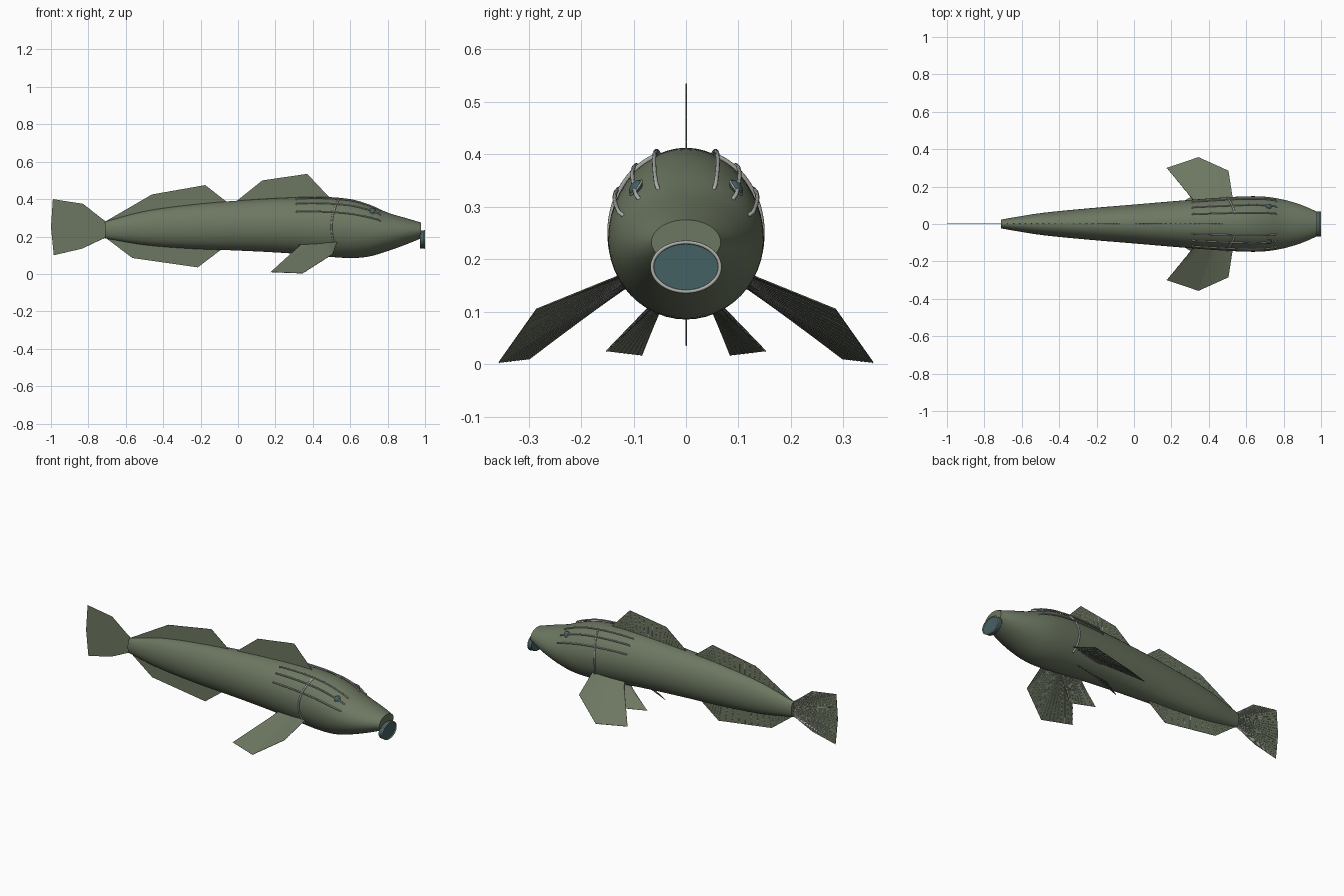
import bpy, bmesh, math
from mathutils import Vector

if "Cube" in bpy.data.objects:
    bpy.data.objects.remove(bpy.data.objects["Cube"])


def material(name, r, g, b):
    m = bpy.data.materials.new(name)
    m.use_nodes = True
    m.diffuse_color = (r, g, b, 1)
    m.node_tree.nodes["Principled BSDF"].inputs["Base Color"].default_value = (r, g, b, 1)
    return m


GREEN = material("olive_green", 0.15, 0.185, 0.12)
GREY = material("metal_grey", 0.41, 0.42, 0.39)
TEAL = material("teal_glass", 0.06, 0.12, 0.13)


def add(name, data, mat):
    ob = bpy.data.objects.new(name, data)
    bpy.context.collection.objects.link(ob)
    data.materials.append(mat)
    return ob


def mesh(name, bm, mat, smooth=True):
    bmesh.ops.recalc_face_normals(bm, faces=bm.faces)
    me = bpy.data.meshes.new(name)
    bm.to_mesh(me)
    bm.free()
    ob = add(name, me, mat)
    if smooth:
        bpy.ops.object.select_all(action="DESELECT")
        ob.select_set(True)
        bpy.context.view_layer.objects.active = ob
        bpy.ops.object.shade_smooth_by_angle(angle=math.radians(40))
    return ob


def tubes(name, paths, radius, mat, cyclic=False, sides=2):
    cu = bpy.data.curves.new(name, "CURVE")
    cu.dimensions = "3D"
    cu.bevel_depth = radius
    cu.bevel_resolution = sides
    cu.use_fill_caps = True
    for path in paths:
        s = cu.splines.new("POLY")
        s.points.add(len(path) - 1)
        for p, co in zip(s.points, path):
            p.co = (*co, 1)
        s.use_cyclic_u = cyclic
    return add(name, cu, mat)


def mirror(ob):
    ob.modifiers.new("mirror", "MIRROR").use_axis = (False, True, False)


# Body stations: x, top, bottom, half width
STATIONS = [
    (-.71, .28, .19, .024), (-.5, .335, .155, .058), (-.25, .37, .135, .083),
    (0, .392, .125, .104), (.25, .407, .112, .125), (.45, .412, .095, .14),
    (.6, .4, .085, .148), (.7, .372, .093, .146), (.8, .328, .122, .13),
    (.9, .298, .158, .1), (.978, .275, .19, .066)]


def section(x):
    """Smoothly interpolated top, bottom and half width at x."""
    n = len(STATIONS)
    i = next((k for k in range(n - 2) if x < STATIONS[k + 1][0]), n - 2)

    def slope(k, c):
        a, b = STATIONS[max(k - 1, 0)], STATIONS[min(k + 1, n - 1)]
        return (b[c] - a[c]) / (b[0] - a[0])
    p, q = STATIONS[i], STATIONS[i + 1]
    h = q[0] - p[0]
    t = (x - p[0]) / h
    s = t * t * (3 - 2 * t)
    return [p[c] * (1 - s) + q[c] * s
            + h * t * (1 - t) * ((1 - t) * slope(i, c) - t * slope(i + 1, c))
            for c in (1, 2, 3)]


def skin(x, angle, lift=0.0):
    top, bottom, w = section(x)
    return Vector((x, (w + lift) * math.cos(angle),
                   (top + bottom) / 2 + ((top - bottom) / 2 + lift) * math.sin(angle)))


def loft(name, rings, mat):
    bm = bmesh.new()
    rows = [[bm.verts.new(p) for p in ring] for ring in rings]
    n = len(rows[0])
    for a, b in zip(rows, rows[1:]):
        for j in range(n):
            bm.faces.new((a[j], a[(j + 1) % n], b[(j + 1) % n], b[j]))
    bm.faces.new(rows[0])
    bm.faces.new(rows[-1])
    return mesh(name, bm, mat)


TURN = [2 * math.pi * j / 48 for j in range(48)]
x0, x1 = STATIONS[0][0], STATIONS[-1][0]
loft("body", [[skin(x0 + (x1 - x0) * i / 60, a) for a in TURN] for i in range(61)], GREEN)


# Mouth: oval glass plug with a slim bright rim
def oval(x, scale):
    return [Vector((x, .066 * scale * math.cos(a), .185 + .048 * scale * math.sin(a)))
            for a in TURN]


loft("mouth_glass", [oval(.972, 1), oval(.994, 1)], TEAL)
tubes("mouth_rim", [oval(.996, .98)], .0035, GREY, cyclic=True)


# Fins: a ruled sheet between a root line and an outer outline, ribbed on one side
def fin(name, root, outline, side, paired=False, per_edge=8):
    pts = [Vector(p) for p in outline]
    outer = [a.lerp(b, k / per_edge) for a, b in zip(pts, pts[1:]) for k in range(per_edge)]
    outer.append(pts[-1])
    dist = [0]
    for a, b in zip(outer, outer[1:]):
        dist.append(dist[-1] + (b - a).length)
    a, b = map(Vector, root)
    inner = [a.lerp(b, d / dist[-1]) for d in dist]
    bm = bmesh.new()
    lo = [bm.verts.new(p) for p in inner]
    hi = [bm.verts.new(p) for p in outer]
    for i in range(len(lo) - 1):
        bm.faces.new((lo[i], lo[i + 1], hi[i + 1], hi[i]))
    sheet = mesh(name, bm, GREEN, smooth=False)
    sol = sheet.modifiers.new("thickness", "SOLIDIFY")
    sol.thickness = .0016
    sol.offset = 0
    shift = Vector(side) * .001
    ribs = tubes(name + "_ribs", [(p + shift, q + shift) for p, q in zip(inner, outer)],
                 .001, GREY, sides=0)
    if paired:
        mirror(sheet)
        mirror(ribs)


def flat(*pairs):
    return [(x, 0, z) for x, z in pairs]


LEFT = (0, 1, 0)
fin("front_dorsal_fin", flat((.02, .37), (.47, .38)),
    flat((-.01, .388), (.13, .5), (.37, .535), (.49, .408)), LEFT)
fin("rear_dorsal_fin", flat((-.69, .26), (-.08, .36)),
    flat((-.71, .28), (-.46, .425), (-.175, .475), (-.06, .385)), LEFT)
fin("anal_fin", flat((-.69, .21), (-.11, .15)),
    flat((-.71, .195), (-.565, .085), (-.215, .035), (-.09, .13)), LEFT)
fin("tail_fin", flat((-.69, .27), (-.69, .2)),
    flat((-.71, .28), (-.83, .375), (-.99, .4), (-1, .25), (-.985, .1), (-.835, .135),
         (-.71, .195)), LEFT)
fin("pectoral_fin", [(.33, .09, .16), (.52, .1, .18)],
    [(.32, .125, .143), (.175, .3, .01), (.345, .357, .003), (.505, .285, .105),
     (.53, .125, .17)], (0, -.5, -.85), paired=True)
fin("pelvic_fin", [(.33, .04, .12), (.44, .055, .12)],
    [(.32, .05, .105), (.195, .085, .017), (.32, .152, .025), (.45, .07, .11)],
    (0, -.5, -.85), paired=True)

# Pipes along the head, with ends bent into the skin
pipes = []
for degrees in (67, 49, 29):
    a = math.radians(degrees)
    path = [skin(.31, a, -.006)]
    path += [skin(.315 + .44 * i / 24, a, .007) for i in range(25)]
    path.append(skin(.765, a, -.006))
    pipes.append(path)
mirror(tubes("head_pipes", pipes, .004, GREY))

# Gill seam curving down each cheek
seam = []
for i in range(25):
    a = math.radians(68 - 108 * i / 24)
    seam.append(skin(.5 + .045 * math.sin(a) ** 2, a, .002))
mirror(tubes("gill_seam", [seam], .005, GREY))

# Eyes: dark glass bead in a slim metal rim
for label, sign in (("left", 1), ("right", -1)):
    spot = skin(.72, math.radians(50), .005)
    spot.y *= sign
    normal = Vector((.2, .75 * sign, .6))
    turn = normal.to_track_quat("Z", "Y").to_matrix().to_4x4()
    bm = bmesh.new()
    bmesh.ops.create_uvsphere(bm, u_segments=20, v_segments=12, radius=.016)
    bmesh.ops.scale(bm, vec=(1, 1, .6), verts=bm.verts)
    bmesh.ops.transform(bm, matrix=turn, verts=bm.verts)
    bmesh.ops.translate(bm, vec=spot, verts=bm.verts)
    mesh(label + "_eye", bm, TEAL)
    ring = [spot + turn @ Vector((.017 * math.cos(a), .017 * math.sin(a), 0)) for a in TURN]
    tubes(label + "_eye_rim", [ring], .002, GREY, cyclic=True)
